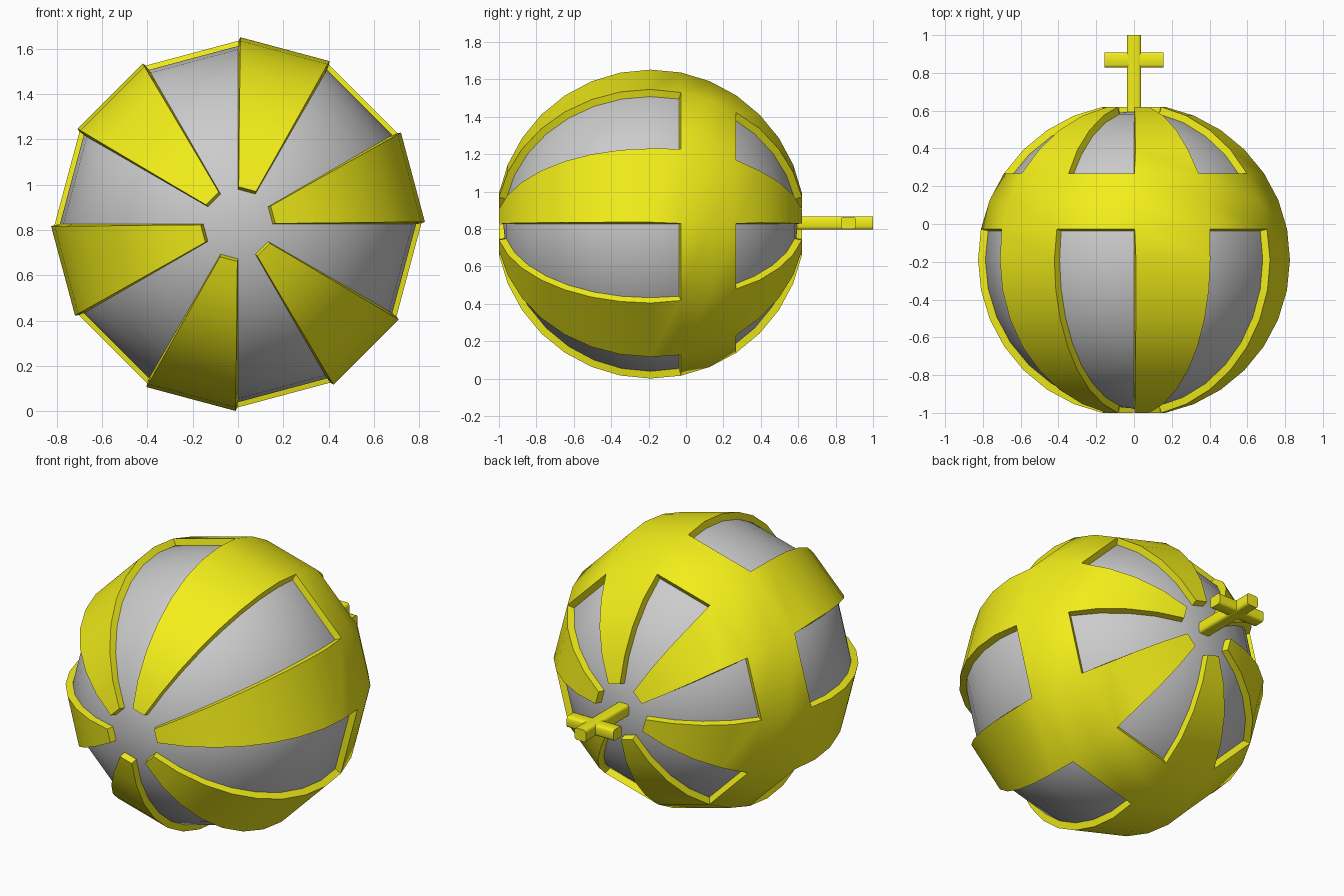
import bpy, bmesh, math
from mathutils import Matrix

if "Cube" in bpy.data.objects:
    bpy.data.objects.remove(bpy.data.objects["Cube"])

R = 0.787          # inner ball radius
THICK = 0.04       # depth of the yellow shell
CY, CZ = -0.19, 0.826


def make_object(name, bm, mat=None):
    mesh = bpy.data.meshes.new(name)
    bm.to_mesh(mesh)
    bm.free()
    ob = bpy.data.objects.new(name, mesh)
    bpy.context.collection.objects.link(ob)
    if mat:
        mesh.materials.append(mat)
    return ob


def activate(ob):
    bpy.ops.object.select_all(action='DESELECT')
    ob.select_set(True)
    bpy.context.view_layer.objects.active = ob


def smooth(ob, deg):
    activate(ob)
    bpy.ops.object.shade_smooth_by_angle(angle=math.radians(deg))


def ball_mesh():
    # low-poly sphere with its poles on the y axis
    bm = bmesh.new()
    bmesh.ops.create_uvsphere(bm, u_segments=12, v_segments=16, radius=R,
                              matrix=Matrix.Rotation(math.radians(90), 4, 'X'))
    bmesh.ops.recalc_face_normals(bm, faces=bm.faces[:])
    return bm


def is_shell(face):
    c = face.calc_center_median()
    h = c.y / R
    band = 0.2 < h < 0.55
    wedge = int(math.degrees(math.atan2(c.z, c.x)) % 360 // 30)
    return band or (wedge % 2 == 0 and abs(h) < 0.97)


yellow = bpy.data.materials.new("yellow")
yellow.diffuse_color = (0.9, 0.86, 0.01, 1)
yellow.use_nodes = True
yellow.node_tree.nodes["Principled BSDF"].inputs["Base Color"].default_value = yellow.diffuse_color

# Grey inner ball
ball = make_object("inner_ball", ball_mesh())
ball.location = (0, CY, CZ)
smooth(ball, 40)

# Yellow shell: six meridian strips joined by a ring, thickened outward
bm = ball_mesh()
bmesh.ops.delete(bm, geom=[f for f in bm.faces if not is_shell(f)], context='FACES')
shell = make_object("strips_and_ring", bm, yellow)
shell.location = (0, CY, CZ)
solid = shell.modifiers.new("thickness", 'SOLIDIFY')
solid.thickness = THICK
solid.offset = 1
activate(shell)
bpy.ops.object.modifier_apply(modifier=solid.name)
smooth(shell, 40)


# Cross on the rear pole: two bars with chamfered long edges
def bar(name, size, loc, axis):
    bm = bmesh.new()
    bmesh.ops.create_cube(bm, size=1, matrix=Matrix.Diagonal((*size, 1)))
    edges = [e for e in bm.edges
             if abs((e.verts[0].co - e.verts[1].co)[axis]) > 0.01]
    bmesh.ops.bevel(bm, geom=edges, offset=0.014, segments=2, profile=0.5,
                    affect='EDGES')
    ob = make_object(name, bm, yellow)
    ob.location = loc
    smooth(ob, 50)


bar("cross_shaft", (0.075, 0.43, 0.07), (0, 0.785, CZ + 0.006), 1)
bar("cross_arm", (0.31, 0.08, 0.066), (0, 0.868, CZ + 0.006), 0)
